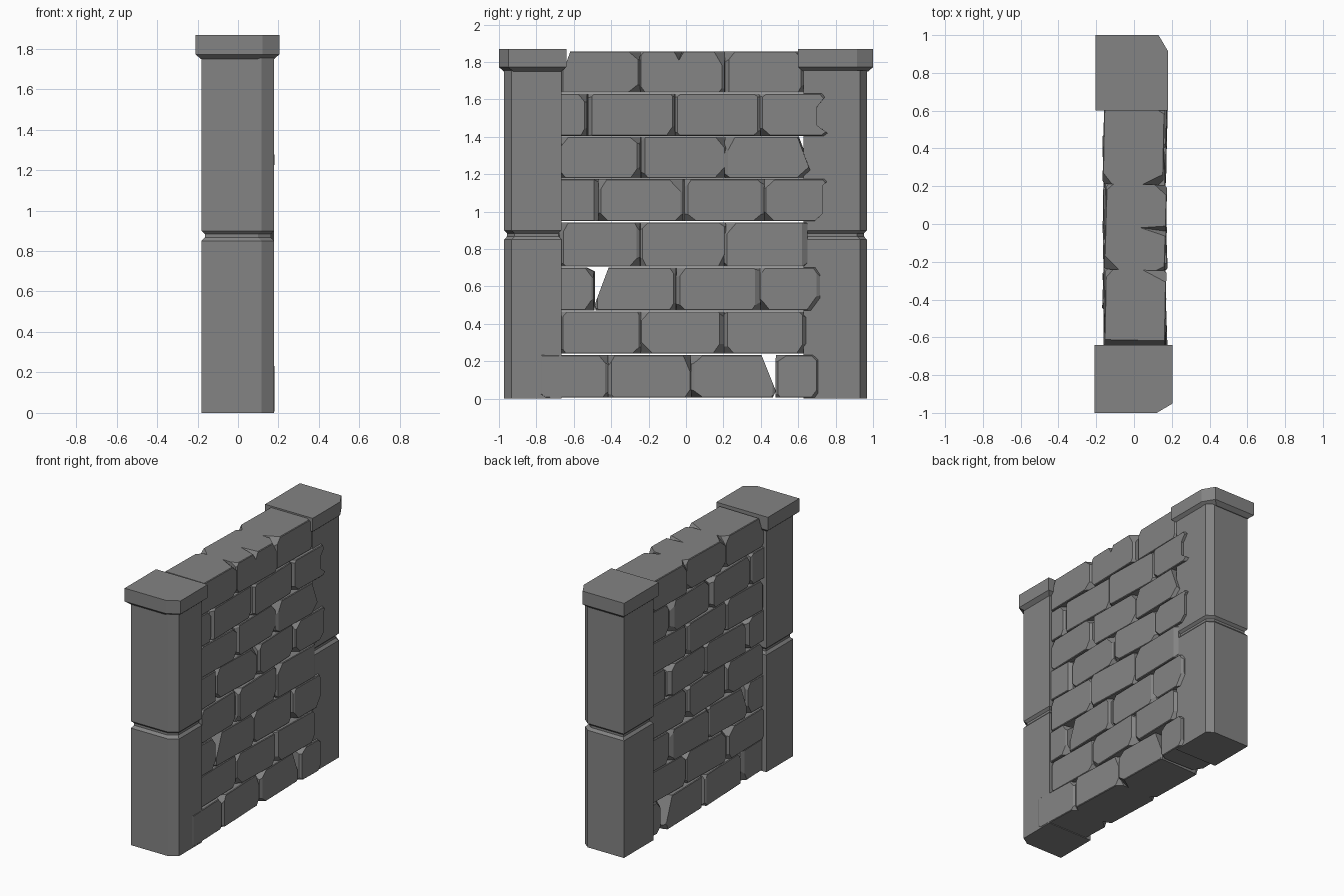
import bpy, bmesh, random
from math import radians
from mathutils import Vector, Matrix

if "Cube" in bpy.data.objects:
    bpy.data.objects.remove(bpy.data.objects["Cube"])

random.seed(11)

# Dark grey stone
STONE = bpy.data.materials.new("dark_stone")
STONE.diffuse_color = (0.23, 0.23, 0.23, 1)
STONE.use_nodes = True
STONE.node_tree.nodes["Principled BSDF"].inputs["Base Color"].default_value = STONE.diffuse_color


def finish(bm, name):
    bmesh.ops.recalc_face_normals(bm, faces=bm.faces)
    me = bpy.data.meshes.new(name)
    bm.to_mesh(me)
    bm.free()
    me.materials.append(STONE)
    ob = bpy.data.objects.new(name, me)
    bpy.context.collection.objects.link(ob)
    return ob


def skin(rings):
    """Closed solid through a list of matching vertex rings."""
    bm = bmesh.new()
    vs = [[bm.verts.new(p) for p in r] for r in rings]
    n = len(vs[0])
    for a, b in zip(vs, vs[1:]):
        for i in range(n):
            j = (i + 1) % n
            bm.faces.new((a[i], a[j], b[j], b[i]))
    bm.faces.new(vs[0])
    bm.faces.new(vs[-1])
    bmesh.ops.recalc_face_normals(bm, faces=bm.faces)
    return bm


def stack(name, x0, x1, yi, yo, cx, cy, levels):
    """Column block: rectangle with one chamfered outer +x corner, levels = (z, inset)."""
    s = 1 if yo > yi else -1
    rings = []
    for z, d in levels:
        a, b, i, o = x0 + d, x1 - d, yi + s * d, yo - s * d
        rings.append([(x, y, z) for x, y in
                      ((a, i), (b, i), (b, o - s * cy), (b - cx, o), (a, o))])
    return finish(skin(rings), name)


# Corner pillars with a groove between the two blocks, plus caps
BODY = [(0, 0), (0.85, 0), (0.868, 0.016), (0.884, 0.016), (0.9, 0), (1.755, 0)]
CAP = [(1.748, 0.028), (1.772, 0), (1.868, 0)]
stack("front_pillar", -0.18, 0.178, -0.665, -0.972, 0.062, 0.04, BODY)
stack("front_pillar_cap", -0.21, 0.205, -0.64, -1.0, 0.085, 0.05, CAP)
stack("back_pillar", -0.178, 0.158, 0.628, 0.967, 0.045, 0.036, BODY)
stack("back_pillar_cap", -0.203, 0.18, 0.6, 1.0, 0.05, 0.085, CAP)


def chip(bm, corner, normal, depth):
    """Slice a flat chip off the solid near a corner or an edge."""
    n = Vector(normal).normalized()
    bmesh.ops.bisect_plane(bm, geom=bm.verts[:] + bm.edges[:] + bm.faces[:], dist=1e-5,
                           plane_co=Vector(corner) - n * depth, plane_no=n, clear_outer=True)
    rim = [e for e in bm.edges if e.is_boundary]
    if rim:
        bmesh.ops.edgeloop_fill(bm, edges=rim)


def brick(name, y0, y1, z0, z1, outline=None, twist=None, dx=0.0):
    outline = outline or [(y0, z0), (y1, z0), (y1, z1), (y0, z1)]
    x0, x1 = -0.158 + dx, 0.164 + dx
    bm = skin([[(x, y, z) for y, z in outline] for x in (x0, x1)])
    for sx, x in ((-1, x0), (1, x1)):
        # long horizontal edges: fine wear
        for sz, z in ((-1, z0), (1, z1)):
            chip(bm, (x, 0, z), (sx, 0, sz), 0.003)
        for sy, y in ((-1, y0), (1, y1)):
            # upright edges
            chip(bm, (x, y, 0), (sx, sy * random.uniform(0.5, 1.3), 0),
                 random.choice((0.006, 0.01, 0.016)))
            # corners
            for sz, z in ((-1, z0), (1, z1)):
                chip(bm, (x, y, z), (sx * random.uniform(0.4, 1), sy * random.uniform(0.7, 1.2),
                                     sz * random.uniform(0.5, 1.1)), random.uniform(0.015, 0.042))
    # slight twist about the upright axis
    if twist is None:
        twist = random.choice((-1, 1)) * random.uniform(0.8, 2.3)
    bmesh.ops.rotate(bm, verts=bm.verts, cent=(0, (y0 + y1) / 2, 0),
                     matrix=Matrix.Rotation(radians(twist), 3, 'Z'))
    return finish(bm, name)


# Wall courses: (bottom, top, brick spans along y)
COURSES = [
    (0.005, 0.233, [(-0.81, -0.421), (-0.422, 0.024), (0.022, 0.477), (0.482, 0.71)]),
    (0.24, 0.466, [(-0.68, -0.244), (-0.245, 0.207), (0.206, 0.648)]),
    (0.472, 0.70, [(-0.8, -0.49), (-0.49, -0.05), (-0.05, 0.4), (0.399, 0.72)]),
    (0.706, 0.942, [(-0.68, -0.248), (-0.249, 0.207), (0.206, 0.652)]),
    (0.949, 1.173, [(-0.8, -0.47), (-0.471, -0.012), (-0.013, 0.422), (0.421, 0.77)]),
    (1.177, 1.40, [(-0.68, -0.241), (-0.242, 0.211), (0.21, 0.67)]),
    (1.405, 1.63, [(-0.8, -0.526), (-0.527, -0.063), (-0.064, 0.394), (0.393, 0.78)]),
    (1.636, 1.857, [(-0.68, -0.242), (-0.243, 0.211), (0.21, 0.64)]),
]
# Broken bricks with their own (y, z) outline
BROKEN = {
    (0, 2): [(0.022, 0.005), (0.46, 0.005), (0.477, 0.04), (0.4, 0.233), (0.022, 0.233)],
    (2, 0): [(-0.8, 0.472), (-0.49, 0.472), (-0.49, 0.68), (-0.53, 0.70), (-0.8, 0.70)],
    (2, 1): [(-0.48, 0.472), (-0.05, 0.472), (-0.05, 0.70), (-0.41, 0.70), (-0.485, 0.5)],
    (4, 3): [(0.421, 0.949), (0.69, 0.949), (0.735, 0.99), (0.735, 1.14), (0.77, 1.173),
             (0.421, 1.173)],
    (5, 2): [(0.21, 1.177), (0.66, 1.177), (0.67, 1.215), (0.6, 1.40), (0.21, 1.40)],
    (6, 3): [(0.393, 1.405), (0.78, 1.405), (0.705, 1.46), (0.705, 1.56), (0.76, 1.63),
             (0.393, 1.63)],
    (7, 0): [(-0.68, 1.636), (-0.242, 1.636), (-0.242, 1.857), (-0.615, 1.857),
             (-0.65, 1.76), (-0.68, 1.74)],
}
bricks = {}
for r, (z0, z1, spans) in enumerate(COURSES):
    for i, (y0, y1) in enumerate(spans):
        twist, dx = None, random.uniform(-0.005, 0.007)
        if i == len(spans) - 1 and r < 7:    # back ends stand proud of the back pillar
            twist, dx = random.uniform(-1.6, -0.8), 0.01
        elif (r, i) == (0, 0):               # one brick shows through the front pillar
            twist, dx = 2.0, 0.012
        bricks[r, i] = brick(f"brick_{r + 1}_{i + 1}", y0, y1, z0, z1,
                             BROKEN.get((r, i)), twist, dx)

# Wedge crack in the middle top brick
bm = bmesh.new()
for p in ((0, -0.015, 1.87), (0.22, -0.09, 1.87), (0.22, 0, 1.87), (0.22, -0.045, 1.79)):
    bm.verts.new(p)
bmesh.ops.convex_hull(bm, input=bm.verts)
cutter = finish(bm, "crack_cutter")
cutter.hide_render = True
cutter.hide_set(True)
mod = bricks[7, 1].modifiers.new("crack", 'BOOLEAN')
mod.operation, mod.object, mod.solver = 'DIFFERENCE', cutter, 'EXACT'
